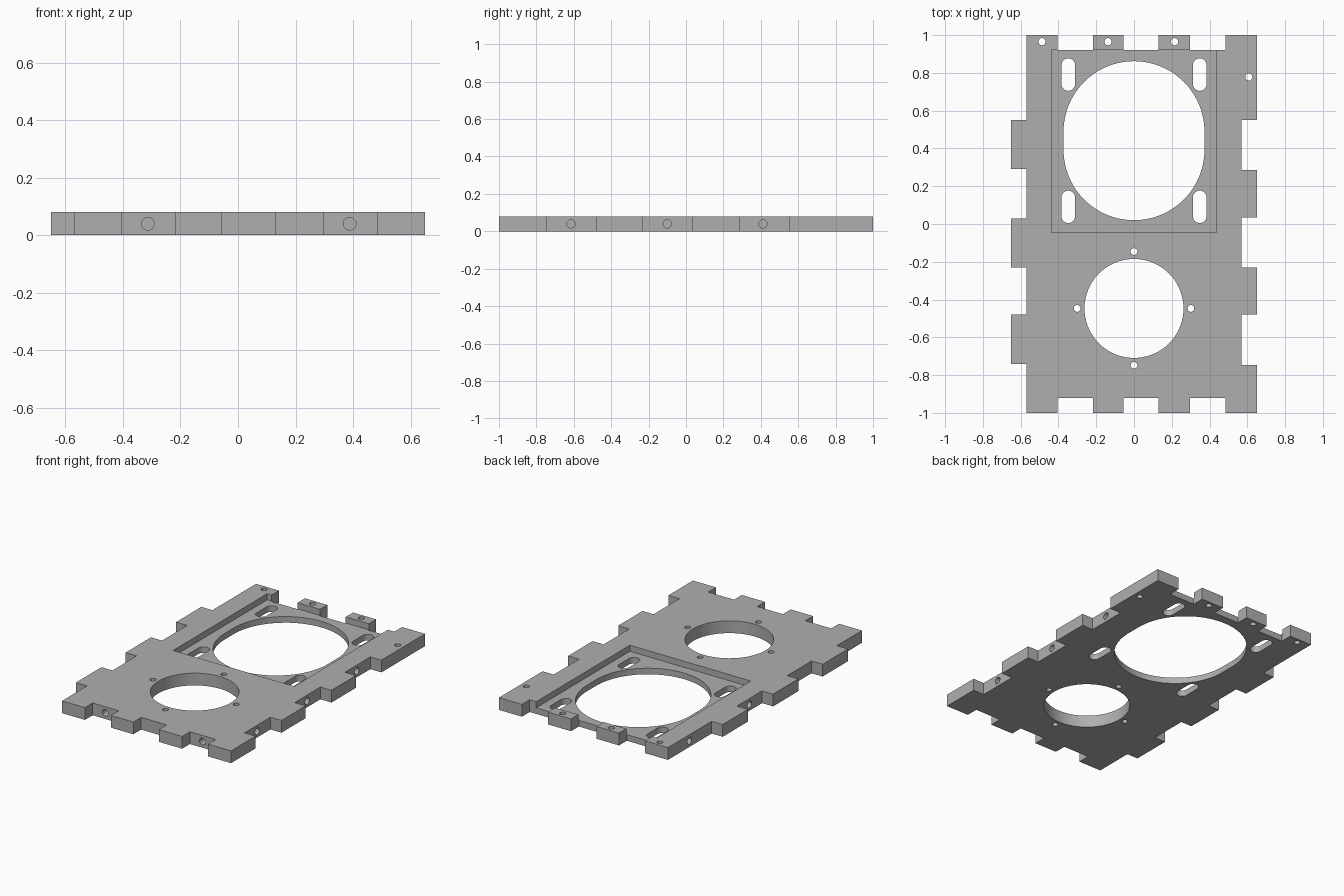
import bpy, bmesh, math
from mathutils import Matrix, Vector

if "Cube" in bpy.data.objects:
    bpy.data.objects.remove(bpy.data.objects["Cube"])

T = 0.08            # plate thickness
CX, CY = 0.57, 0.92  # core half sizes
EX, EY = 0.65, 1.0   # half sizes with finger tabs

grey = bpy.data.materials.new("plain grey")
grey.diffuse_color = (0.43, 0.43, 0.43, 1)
grey.use_nodes = True
grey.node_tree.nodes["Principled BSDF"].inputs["Base Color"].default_value = grey.diffuse_color


def prism(name, pts, z0, z1):
    """Extrude a closed outline from z0 to z1."""
    bm = bmesh.new()
    face = bm.faces.new([bm.verts.new((x, y, z0)) for x, y in pts])
    ext = bmesh.ops.extrude_face_region(bm, geom=[face])
    tops = [v for v in ext["geom"] if isinstance(v, bmesh.types.BMVert)]
    bmesh.ops.translate(bm, verts=tops, vec=(0, 0, z1 - z0))
    bmesh.ops.recalc_face_normals(bm, faces=bm.faces)
    me = bpy.data.meshes.new(name)
    bm.to_mesh(me)
    bm.free()
    me.materials.append(grey)
    ob = bpy.data.objects.new(name, me)
    bpy.context.collection.objects.link(ob)
    return ob


def slot_outline(x, y, r, half=0.0, n=24):
    """Circle, or a slot stretched along y by half each way."""
    pts = []
    for cy, start in ((half, 0), (-half, math.pi)):
        for i in range(n + 1 if half else n):
            a = start + math.pi * i / n
            pts.append((x + r * math.cos(a), y + cy + r * math.sin(a)))
    return pts


def side_hole(pos, direction, r=0.022, depth=0.12):
    """Blind round hole running inwards from an edge wall."""
    d = Vector(direction)
    ob = prism("edge_hole_cutter", slot_outline(0, 0, r, n=12), -0.01, depth)
    rot = d.to_track_quat('Z', 'Y').to_matrix().to_4x4()
    ob.data.transform(Matrix.Translation(pos) @ rot)
    return ob


# Plate outline with finger tabs, counter-clockwise from front left
front = [(-CX, -0.405), (-0.217, -0.055), (0.13, 0.297), (0.484, EX)]
right = [(-EY, -0.747), (-0.48, -0.23), (0.035, 0.287), (0.55, EY)]
left = [(0.55, 0.29), (0.03, -0.23), (-0.48, -0.742)]
outline = []
for i, (a, b) in enumerate(front):
    outline += [(a, -CY)] if i else []
    outline += [(a, -EY), (b, -EY)]
    outline += [(b, -CY)] if i < 3 else []
for i, (a, b) in enumerate(right):
    outline += [(CX, a), (EX, a)] if i else []
    outline += [(EX, b)]
    outline += [(CX, b)] if i < 3 else []
for i, (a, b) in enumerate(reversed(front)):
    outline += [(b, CY), (b, EY)] if i else []
    outline += [(a, EY)]
    outline += [(a, CY)] if i < 3 else []
for a, b in left:
    outline += [(-CX, a), (-EX, a), (-EX, b), (-CX, b)]
plate = prism("mounting_plate", outline, 0, T)

cutters = []

# Shallow square recess behind the back tabs
cutters.append(prism("recess_cutter", [(-0.437, -0.045), (0.437, -0.045),
                                       (0.437, 0.925), (-0.437, 0.925)], 0.04, 0.2))

# Large stretched opening with four adjustment slots
through = [slot_outline(0, 0.441, 0.373, 0.048, 40)]
for sx in (-1, 1):
    for sy in (-1, 1):
        through.append(slot_outline(sx * 0.348, 0.441 + sy * 0.35, 0.036, 0.05, 12))

# Round opening with four screw holes
through.append(slot_outline(0, -0.447, 0.262, n=36))
for i in range(4):
    a = i * math.pi / 2
    through.append(slot_outline(0.301 * math.cos(a), -0.447 + 0.301 * math.sin(a), 0.018, n=12))

# Screw holes through the tabs
for x, y in ((-0.487, 0.965), (-0.137, 0.965), (0.215, 0.965), (0.608, 0.778)):
    through.append(slot_outline(x, y, 0.019, n=12))
cutters += [prism("through_cutter", p, -0.1, 0.2) for p in through]

# Blind screw holes in the edge walls between tabs
for x in (-0.313, 0.388):
    cutters.append(side_hole((x, -CY, T / 2), (0, 1, 0)))
for y in (-0.615, -0.1, 0.412):
    cutters.append(side_hole((CX, y, T / 2), (-1, 0, 0)))
for y in (0.778, 0.16):
    cutters.append(side_hole((-CX, y, T / 2), (1, 0, 0)))

# Cut everything, then remove the cutters
bpy.context.view_layer.objects.active = plate
for c in cutters:
    c.hide_render = True
    mod = plate.modifiers.new("cut", 'BOOLEAN')
    mod.operation, mod.solver, mod.object = 'DIFFERENCE', 'EXACT', c
    bpy.ops.object.modifier_apply(modifier=mod.name)
    bpy.data.objects.remove(c)

plate.select_set(True)
bpy.ops.object.shade_smooth_by_angle(angle=math.radians(30))
